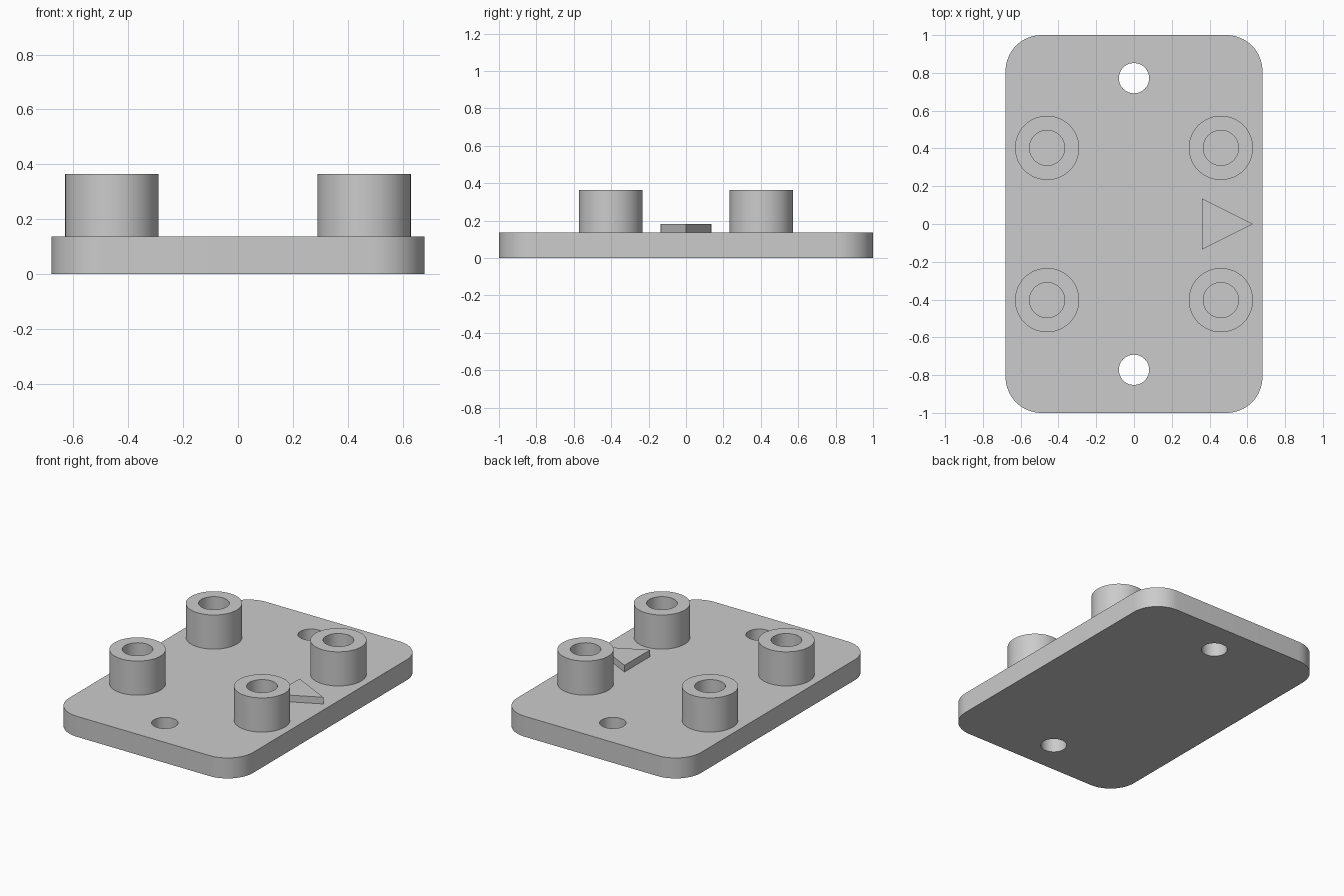
import bpy
import bmesh
from math import cos, sin, pi, radians

if "Cube" in bpy.data.objects:
    bpy.data.objects.remove(bpy.data.objects["Cube"], do_unlink=True)

HALF_X, HALF_Y, PLATE_TOP = 0.68, 1.0, 0.137
CORNER = 0.19
BOSS_TOP, BOSS_R, BORE_R = 0.365, 0.17, 0.093
SEGMENTS = 64

grey = bpy.data.materials.new("plain grey")
grey.use_nodes = True
colour = (0.6, 0.6, 0.6, 1)
grey.diffuse_color = colour
grey.node_tree.nodes["Principled BSDF"].inputs["Base Color"].default_value = colour


def finish(name, bm):
    bmesh.ops.recalc_face_normals(bm, faces=bm.faces[:])
    mesh = bpy.data.meshes.new(name)
    bm.to_mesh(mesh)
    bm.free()
    mesh.materials.append(grey)
    obj = bpy.data.objects.new(name, mesh)
    bpy.context.collection.objects.link(obj)
    return obj


def prism(name, outline, bottom, top):
    bm = bmesh.new()
    face = bm.faces.new([bm.verts.new((x, y, bottom)) for x, y in outline])
    made = bmesh.ops.extrude_face_region(bm, geom=[face])["geom"]
    verts = [v for v in made if isinstance(v, bmesh.types.BMVert)]
    bmesh.ops.translate(bm, verts=verts, vec=(0, 0, top - bottom))
    return finish(name, bm)


def arc(cx, cy, r, start, sweep, steps):
    return [(cx + r * cos(start + sweep * i / steps),
             cy + r * sin(start + sweep * i / steps)) for i in range(steps + 1)]


def smooth(obj):
    bpy.ops.object.select_all(action="DESELECT")
    obj.select_set(True)
    bpy.context.view_layer.objects.active = obj
    bpy.ops.object.shade_smooth_by_angle(angle=radians(30))


# Base plate with rounded corners
outline = []
for quarter, (sx, sy) in enumerate([(1, 1), (-1, 1), (-1, -1), (1, -1)]):
    outline += arc(sx * (HALF_X - CORNER), sy * (HALF_Y - CORNER),
                   CORNER, quarter * pi / 2, pi / 2, 16)
plate = prism("base_plate", outline, 0, PLATE_TOP)

# Mounting holes through both ends of the plate
for y in (-0.772, 0.772):
    circle = arc(0, y, 0.08, 0, 2 * pi, SEGMENTS)[:-1]
    cutter = prism("hole_cutter", circle, -0.1, 0.3)
    cutter.hide_render = True
    cut = plate.modifiers.new("mounting_hole", "BOOLEAN")
    cut.operation, cut.solver, cut.object = "DIFFERENCE", "EXACT", cutter
    bpy.context.view_layer.objects.active = plate
    bpy.ops.object.modifier_apply(modifier=cut.name)
    bpy.data.objects.remove(cutter, do_unlink=True)
smooth(plate)


# Hollow standoffs: a ring-shaped wall turned about its axis
def standoff(name, x, y):
    bm = bmesh.new()
    profile = [(BORE_R, PLATE_TOP), (BOSS_R, PLATE_TOP),
               (BOSS_R, BOSS_TOP), (BORE_R, BOSS_TOP)]
    verts = [bm.verts.new((r, 0, z)) for r, z in profile]
    edges = [bm.edges.new((verts[i], verts[(i + 1) % 4])) for i in range(4)]
    bmesh.ops.spin(bm, geom=verts + edges, cent=(0, 0, 0), axis=(0, 0, 1),
                   angle=2 * pi, steps=SEGMENTS, use_merge=True)
    bmesh.ops.remove_doubles(bm, verts=bm.verts[:], dist=0.0001)
    obj = finish(name, bm)
    obj.location = (x, y, 0)
    smooth(obj)


for side, x in (("left", 0.46), ("right", -0.46)):
    for end, y in (("front", -0.403), ("back", 0.403)):
        standoff(f"{end}_{side}_standoff", x, y)

# Raised direction arrow pointing to the left edge
prism("direction_arrow", [(0.36, -0.135), (0.63, 0), (0.36, 0.135)],
      PLATE_TOP, 0.182)
